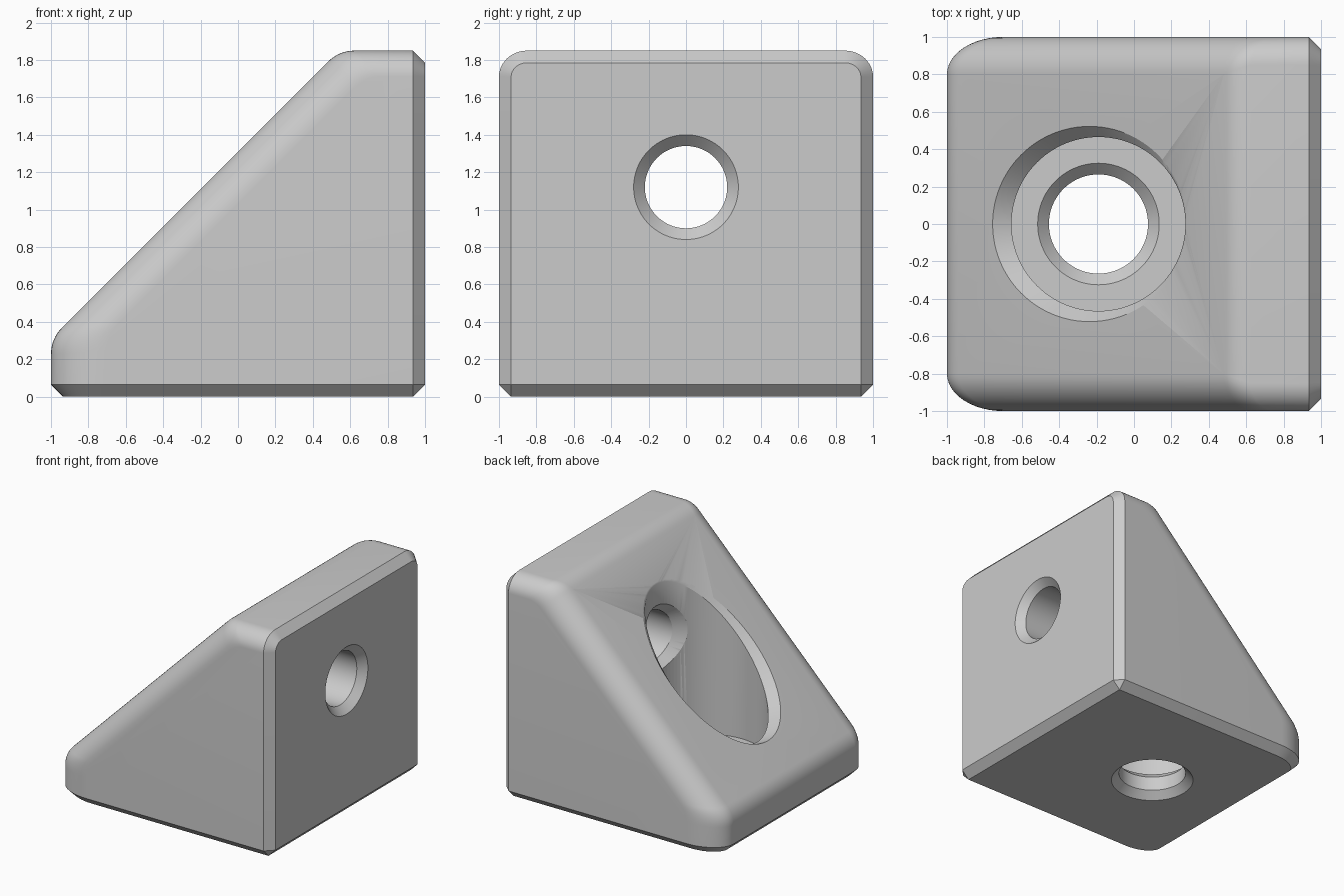
import bpy, bmesh
from math import sin, cos, pi, sqrt
from mathutils import Vector

cube = bpy.data.objects.get("Cube")
if cube:
    bpy.data.objects.remove(cube, do_unlink=True)

SEG = 96          # sides of the bores
RISE = 1.31       # slope surface is z = x + RISE
AXIS_X, AXIS_Z = -0.19, 1.12
BORE = 0.465

grey = bpy.data.materials.new("light_grey")
grey.use_nodes = True
colour = (0.6, 0.6, 0.6, 1)
grey.diffuse_color = colour
grey.node_tree.nodes["Principled BSDF"].inputs["Base Color"].default_value = colour


def add_object(name, bm):
    bmesh.ops.remove_doubles(bm, verts=bm.verts, dist=0.0001)
    bmesh.ops.recalc_face_normals(bm, faces=bm.faces)
    mesh = bpy.data.meshes.new(name)
    bm.to_mesh(mesh)
    bm.free()
    mesh.materials.append(grey)
    obj = bpy.data.objects.new(name, mesh)
    bpy.context.collection.objects.link(obj)
    return obj


def bridge(bm, a, b, closed):
    n = len(a)
    for i in range(n if closed else n - 1):
        j = (i + 1) % n
        bm.faces.new((a[i], a[j], b[j], b[i]))


def loft(name, rings):
    """Closed solid through a list of rings of points."""
    bm = bmesh.new()
    vs = [[bm.verts.new(p) for p in ring] for ring in rings]
    for a, b in zip(vs, vs[1:]):
        bridge(bm, a, b, True)
    bm.faces.new(vs[0])
    bm.faces.new(vs[-1])
    return add_object(name, bm)


def outline(front, slope_rise, top, side_depth, top_depth):
    """Open side profile (x, z, rounding depth), slope corners softened."""
    corners = [Vector((front, front + slope_rise)), Vector((top - slope_rise, top))]
    slope = Vector((1, 1)).normalized()
    dirs = [(Vector((0, 1)), slope), (slope, Vector((1, 0)))]
    pts = [(front, 0, side_depth)]
    steps = 8
    for k, (c, (d_in, d_out)) in enumerate(zip(corners, dirs)):
        a, b = c - d_in * 0.085, c + d_out * 0.085
        for i in range(steps + 1):
            t = i / steps
            p = a * (1 - t) ** 2 + c * 2 * t * (1 - t) + b * t * t
            depth = side_depth + (top_depth - side_depth) * t * k
            pts.append((p.x, p.y, depth))
    pts.append((1, top, top_depth))
    return pts


# Wedge body: rings of the profile along y, rounded towards both sides
outer = outline(-1, RISE, 1.85, 0.2, 0.15)
inner = outline(-0.7, RISE - 0.28, 1.71, 0.2, 0.15)
bm = bmesh.new()
rings = []
steps = 12
for side in (-1, 1):
    half = []
    for i in range(steps + 1):
        a = i / steps * pi / 2
        s = 1 - sin(a)
        half.append([bm.verts.new((o[0] + (n[0] - o[0]) * s,
                                   side * (1 - o[2] * (1 - cos(a))),
                                   o[1] + (n[1] - o[1]) * s))
                     for o, n in zip(outer, inner)])
    rings += half if side < 0 else half[::-1]
for a, b in zip(rings, rings[1:]):
    bridge(bm, a, b, False)
heel = [bm.verts.new((1, y, 0)) for y in (-1, 1)]
bm.faces.new(rings[0] + [heel[0]])
bm.faces.new(rings[-1] + [heel[1]])
bm.faces.new([r[0] for r in rings] + heel[::-1])
bm.faces.new([r[-1] for r in rings] + heel[::-1])

# Chamfer around the two mounting faces
bmesh.ops.recalc_face_normals(bm, faces=bm.faces)
rim = [e for e in bm.edges
       if all(abs(v.co.z) < 1e-5 for v in e.verts)
       or all(abs(v.co.x - 1) < 1e-5 for v in e.verts)]
bmesh.ops.bevel(bm, geom=rim, offset=0.065, offset_type='OFFSET', segments=1,
                profile=0.5, affect='EDGES', clamp_overlap=False)
body = add_object("corner_bracket", bm)

angles = [2 * pi * i / SEG for i in range(SEG)]


def flat_ring(r, z):
    return [(AXIS_X + r * cos(t), r * sin(t), z) for t in angles]


def upright_ring(r, x_of_y):
    return [(x_of_y(r * cos(t)), r * cos(t), AXIS_Z + r * sin(t)) for t in angles]


# Pocket, chamfered slope rim and countersunk floor hole
wall_top, mouth, above = [], [], []
for t in angles:
    x, y = AXIS_X + BORE * cos(t), BORE * sin(t)
    wall_top.append((x, y, x + RISE - 0.005 - 0.067 * (1 - cos(t))))
    x, y = -0.2375 + 0.5185 * cos(t), 0.522 * sin(t)
    mouth.append((x, y, x + RISE))
    above.append((x, y, 2.2))
pocket = loft("pocket_cutter",
              [flat_ring(0.385, -0.06), flat_ring(0.265, 0.06),
               flat_ring(0.265, 0.18), flat_ring(0.325, 0.24),
               flat_ring(BORE, 0.24), wall_top, mouth, above])


# Side hole, countersunk at the outer face and at the curved pocket wall
def wall(y):
    return AXIS_X + sqrt(BORE ** 2 - y * y)


side_hole = loft("side_hole_cutter",
                 [upright_ring(0.28, lambda y: -0.1),
                  upright_ring(0.28, wall),
                  upright_ring(0.22, lambda y: wall(y) + 0.06),
                  upright_ring(0.22, lambda y: 0.94),
                  upright_ring(0.34, lambda y: 1.06)])

bpy.ops.object.select_all(action='DESELECT')
bpy.context.view_layer.objects.active = body
body.select_set(True)
for cutter in (pocket, side_hole):
    cutter.hide_render = True
    cut = body.modifiers.new("cut", 'BOOLEAN')
    cut.operation = 'DIFFERENCE'
    cut.solver = 'EXACT'
    cut.object = cutter
    bpy.ops.object.modifier_apply(modifier=cut.name)
    bpy.data.objects.remove(cutter, do_unlink=True)

bpy.ops.object.shade_smooth_by_angle(angle=pi / 6)
